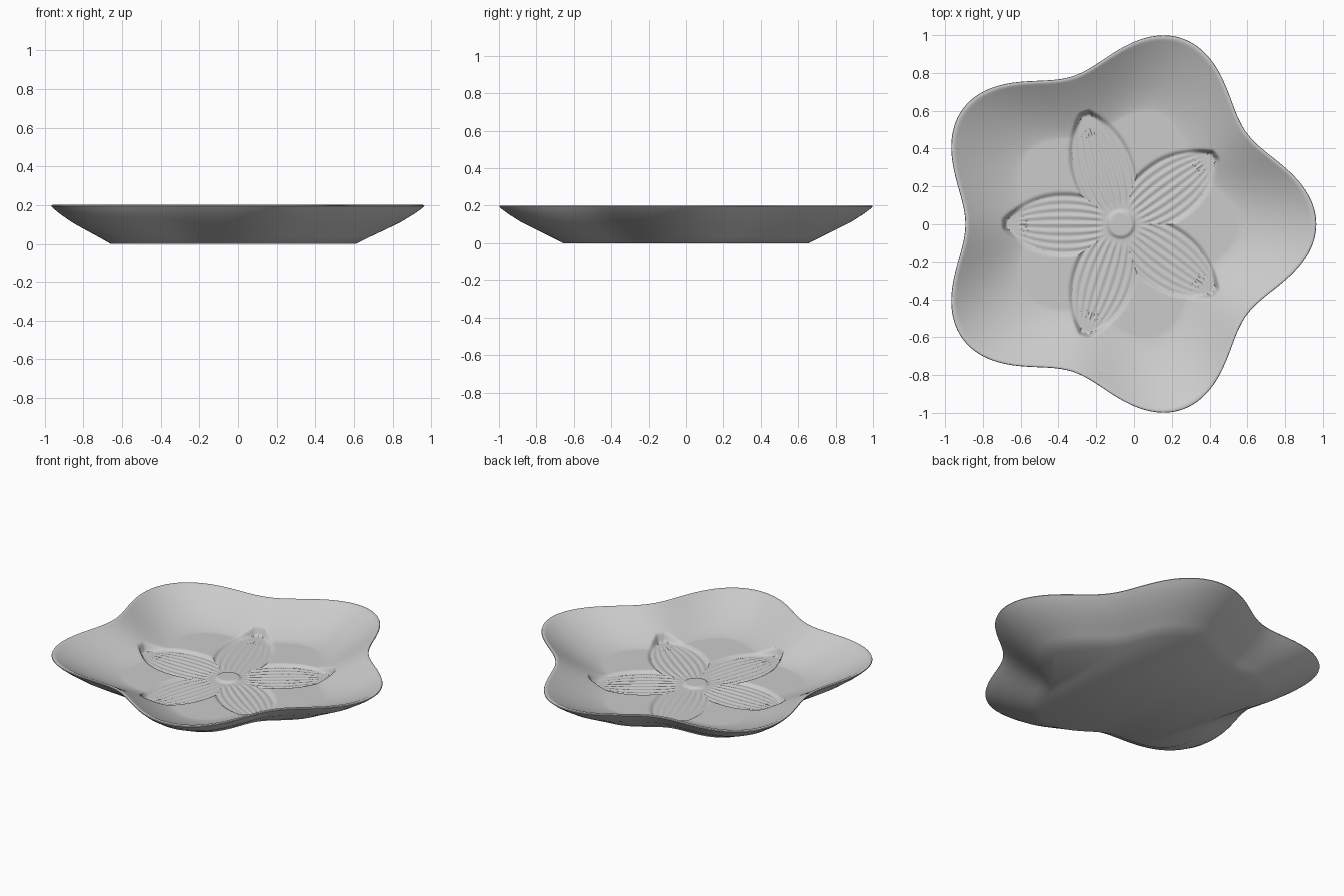
import bpy, bmesh
from math import sin, cos, pi, radians

cube = bpy.data.objects.get("Cube")
if cube:
    bpy.data.objects.remove(cube)

SEGMENTS, RINGS = 400, 120
CENTRE_X = -0.07
FLOOR, PETAL_FLOOR = 0.055, 0.042


def smooth(a, b, x):
    t = min(max((x - a) / (b - a), 0), 1)
    return t * t * (3 - 2 * t)


def outline(angle):
    """Five-lobed rim radius."""
    return 0.929 + 0.106 * cos(5 * angle)


def inner_height(radius, angle, share):
    """Dish surface with five sunken ribbed petals and a centre boss."""
    rise = max(0, (share - 0.6) / 0.375)
    z = FLOOR + (0.197 - FLOOR) * rise ** 1.4
    # angle measured from the nearest petal axis (petals sit between lobes)
    local = (angle % radians(72)) - radians(36)
    u, v = radius * cos(local), radius * sin(local)
    width = 0.168 * (1 - (abs(u - 0.3) / 0.345) ** 2.2)
    inside = smooth(-0.008, 0.02, min(width - abs(v), 0.622 - u))
    if inside > 0:
        ribs = 0.0025 * cos(8 * pi * v / max(width, 0.02))
        ribs *= smooth(0.08, 0.14, u) * (1 - smooth(0.5, 0.6, u))
        z += (PETAL_FLOOR + ribs - z) * inside
    boss = 1 - smooth(0.06, 0.08, radius)
    return z + (FLOOR - 0.001 - z) * boss


bm = bmesh.new()


def add_ring(share, height):
    ring = []
    for i in range(SEGMENTS):
        a = 2 * pi * i / SEGMENTS
        r = outline(a) * share
        # the middle eases from the lobed outline to a circle
        z = height if height is not None else inner_height(r, a, share)
        ring.append(bm.verts.new((CENTRE_X + r * cos(a), r * sin(a), z)))
    return ring


# underside, flared outer wall and rim
profile = [(0.657, 0), (0.73, 0.037), (0.80, 0.071), (0.88, 0.111),
           (0.95, 0.155), (0.985, 0.181), (1, 0.194), (0.998, 0.199),
           (0.992, 0.201), (0.982, 0.2)]
rings = [add_ring(s, z) for s, z in profile]
base = bm.faces.new(reversed(rings[0]))

# inner surface
rings += [add_ring(0.972 * (1 - k / RINGS), None) for k in range(RINGS)]
for low, high in zip(rings, rings[1:]):
    for i in range(SEGMENTS):
        j = (i + 1) % SEGMENTS
        bm.faces.new((low[i], low[j], high[j], high[i]))
pole = bm.verts.new((CENTRE_X, 0, FLOOR - 0.001))
last = rings[-1]
for i in range(SEGMENTS):
    bm.faces.new((last[i], last[(i + 1) % SEGMENTS], pole))

mesh = bpy.data.meshes.new("flower_dish")
bm.to_mesh(mesh)
bm.free()
dish = bpy.data.objects.new("flower_dish", mesh)
bpy.context.collection.objects.link(dish)

# single grey glaze
colour = (0.6, 0.6, 0.6, 1)
glaze = bpy.data.materials.new("light_grey")
glaze.use_nodes = True
glaze.diffuse_color = colour
glaze.node_tree.nodes["Principled BSDF"].inputs["Base Color"].default_value = colour
mesh.materials.append(glaze)

bpy.ops.object.select_all(action="DESELECT")
dish.select_set(True)
bpy.context.view_layer.objects.active = dish
bpy.ops.object.shade_smooth_by_angle(angle=radians(35))
